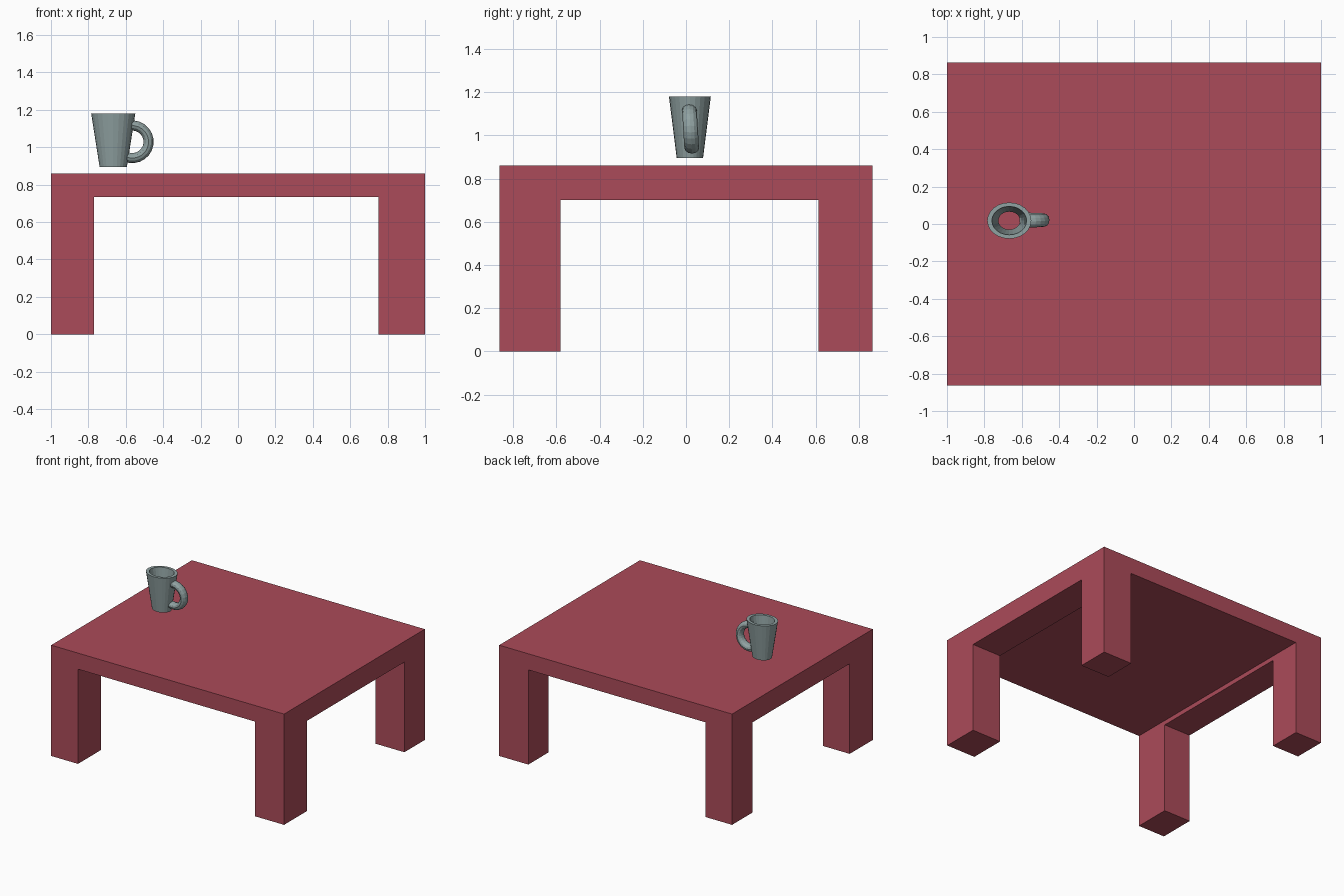
import bpy, bmesh
from math import sin, cos, pi, radians

if "Cube" in bpy.data.objects:
    bpy.data.objects.remove(bpy.data.objects["Cube"])


def material(name, rgb):
    m = bpy.data.materials.new(name)
    m.diffuse_color = (*rgb, 1)
    m.use_nodes = True
    m.node_tree.nodes["Principled BSDF"].inputs["Base Color"].default_value = m.diffuse_color
    return m


def add_object(name, bm, mat=None):
    bmesh.ops.recalc_face_normals(bm, faces=bm.faces)
    me = bpy.data.meshes.new(name)
    bm.to_mesh(me)
    bm.free()
    ob = bpy.data.objects.new(name, me)
    bpy.context.collection.objects.link(ob)
    if mat:
        me.materials.append(mat)
    return ob


def box(name, lo, hi, mat=None):
    bm = bmesh.new()
    bmesh.ops.create_cube(bm, size=1)
    for v in bm.verts:
        v.co = [(a + b) / 2 + c * (b - a) for a, b, c in zip(lo, hi, v.co)]
    return add_object(name, bm, mat)


def bridge(bm, a, b):
    n = len(a)
    for i in range(n):
        j = (i + 1) % n
        bm.faces.new((a[i], a[j], b[j], b[i]))


red = material("red", (0.41, 0.07, 0.10))
grey = material("grey_green", (0.28, 0.36, 0.36))

# Table: solid block with one tunnel cut front to back and one side to side
table = box("table", (-1, -0.863, 0), (1, 0.863, 0.86), red)
cutters = [
    box("front_tunnel", (-0.77, -1.5, -0.5), (0.75, 1.5, 0.735)),
    box("side_tunnel", (-1.5, -0.58, -0.5), (1.5, 0.613, 0.70)),
]
bpy.context.view_layer.objects.active = table
for cutter in cutters:
    cutter.hide_render = True
    mod = table.modifiers.new(cutter.name, "BOOLEAN")
    mod.operation = "DIFFERENCE"
    mod.solver = "EXACT"
    mod.object = cutter
    bpy.ops.object.modifier_apply(modifier=mod.name)
for cutter in cutters:
    bpy.data.objects.remove(cutter)

# Mug body: open, tapered oval tube with a wall thickness
CX, CY = -0.667, 0.018
SIDES = 24
profile = [(0.073, 0.061, 0.895), (0.118, 0.097, 1.18),
           (0.093, 0.076, 1.18), (0.058, 0.048, 0.895)]
bm = bmesh.new()
rings = [[bm.verts.new((CX + rx * cos(2 * pi * i / SIDES),
                        CY + ry * sin(2 * pi * i / SIDES), z))
          for i in range(SIDES)] for rx, ry, z in profile]
for k in range(4):
    bridge(bm, rings[k], rings[(k + 1) % 4])
add_object("mug_body", bm, grey)

# Mug handle: oval tube swept along an arc, leaning slightly sideways
STEPS, TUBE = 14, 12
bm = bmesh.new()
rings = []
for s in range(STEPS + 1):
    a = radians(-115 + 215 * s / STEPS)
    ring = []
    for t in range(TUBE):
        b = 2 * pi * t / TUBE
        r = 0.087 + 0.027 * cos(b)
        dz = r * sin(a)
        ring.append(bm.verts.new((-0.565 + r * cos(a),
                                  0.021 + 0.034 * sin(b) - 0.06 * dz,
                                  1.029 + dz)))
    rings.append(ring)
for r0, r1 in zip(rings, rings[1:]):
    bridge(bm, r0, r1)
bm.faces.new(rings[0])
bm.faces.new(rings[-1])
add_object("mug_handle", bm, grey)
